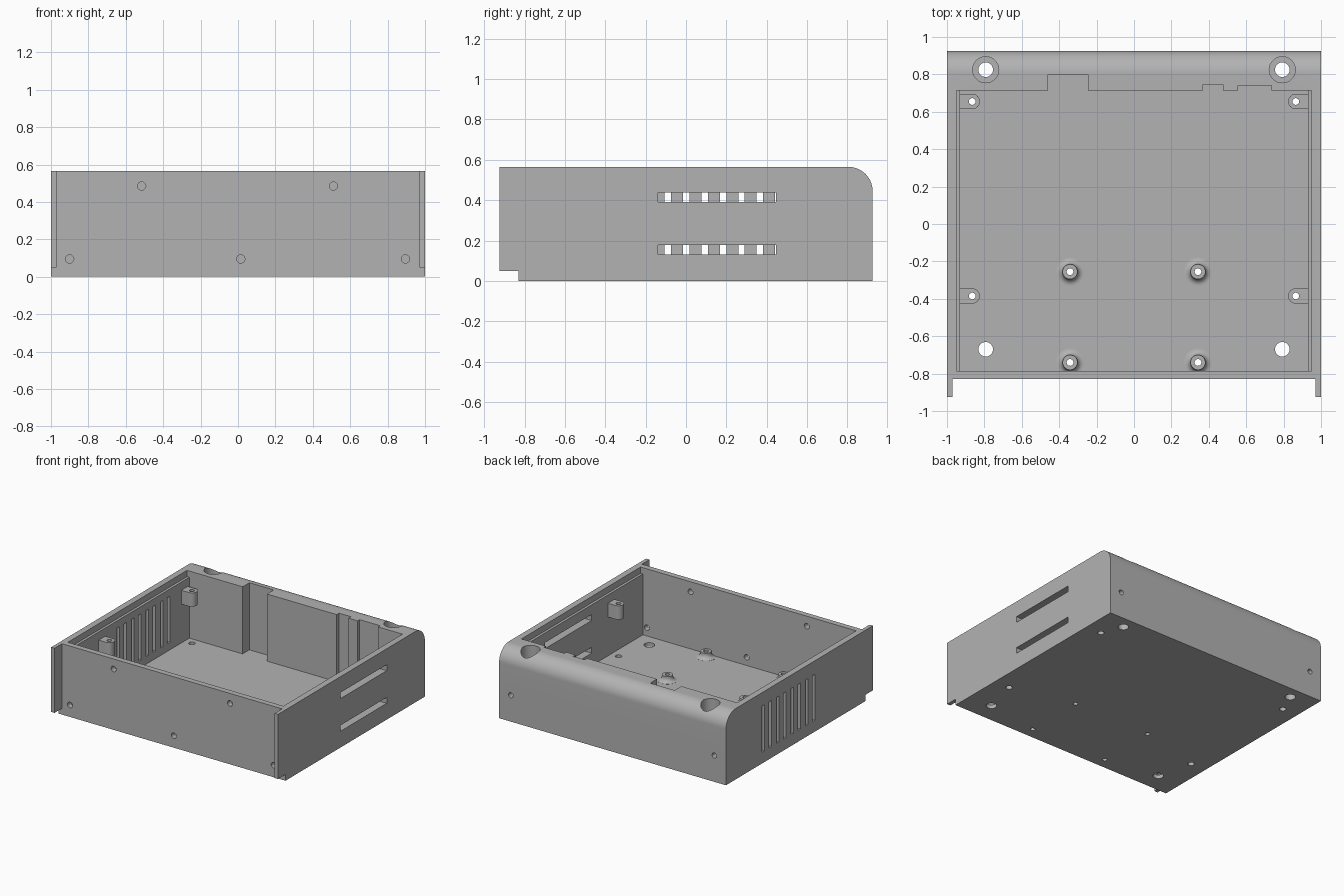
import bpy, bmesh, math
from mathutils import Matrix, Vector

if "Cube" in bpy.data.objects:
    bpy.data.objects.remove(bpy.data.objects["Cube"])

grey = bpy.data.materials.new("case grey")
grey.diffuse_color = (0.45, 0.45, 0.45, 1)
grey.use_nodes = True
grey.node_tree.nodes["Principled BSDF"].inputs["Base Color"].default_value = grey.diffuse_color


def finish(name, bm):
    bmesh.ops.recalc_face_normals(bm, faces=bm.faces)
    me = bpy.data.meshes.new(name)
    bm.to_mesh(me)
    bm.free()
    me.materials.append(grey)
    ob = bpy.data.objects.new(name, me)
    bpy.context.collection.objects.link(ob)
    return ob


def prism(name, pts, direction):
    """Extrude a closed 3D outline along a direction."""
    bm = bmesh.new()
    f = bm.faces.new([bm.verts.new(p) for p in pts])
    r = bmesh.ops.extrude_face_region(bm, geom=[f])
    bmesh.ops.translate(bm, vec=Vector(direction),
                        verts=[v for v in r["geom"] if isinstance(v, bmesh.types.BMVert)])
    return finish(name, bm)


def box(name, x0, x1, y0, y1, z0, z1):
    return prism(name, [(x0, y0, z0), (x1, y0, z0), (x1, y1, z0), (x0, y1, z0)], (0, 0, z1 - z0))


def rod(name, x, y, z, r, length, axis="Z"):
    bm = bmesh.new()
    rot = Matrix.Rotation(math.pi / 2, 4, "X") if axis == "Y" else Matrix()
    bmesh.ops.create_cone(bm, cap_ends=True, segments=32, radius1=r, radius2=r, depth=length,
                          matrix=Matrix.Translation((x, y, z)) @ rot)
    return finish(name, bm)


def cut(ob, cutter):
    cutter.hide_render = True
    mod = ob.modifiers.new("cut", "BOOLEAN")
    mod.operation, mod.solver, mod.object = "DIFFERENCE", "EXACT", cutter
    bpy.context.view_layer.objects.active = ob
    bpy.ops.object.modifier_apply(modifier=mod.name)
    bpy.data.objects.remove(cutter)


def smooth(ob):
    bpy.ops.object.select_all(action="DESELECT")
    ob.select_set(True)
    bpy.context.view_layer.objects.active = ob
    bpy.ops.object.shade_smooth_by_angle(angle=math.radians(30))


H, FLOOR = 0.565, 0.03

# Case: side profile with a rounded rear top edge, extruded across the width
R = 0.12
side = [(-0.925, 0.05), (-0.83, 0.05), (-0.83, 0), (0.925, 0)]
side += [(0.925 - R + R * math.cos(a), H - R + R * math.sin(a))
         for a in (math.pi / 2 * i / 14 for i in range(15))]
side.append((-0.925, H))
case = prism("case", [(-1, y, z) for y, z in side], (2, 0, 0))

# Front recess between the side wings, then the cavity and its side ledges
cut(case, box("c", -0.97, 0.97, -1.2, -0.83, -0.1, 1))
cut(case, box("c", -0.93, 0.93, -0.785, 0.715, FLOOR, 1))
for s in (-1, 1):
    xs = sorted((s * 0.9, s * 0.95))
    cut(case, box("c", *xs, -0.785, 0.715, H - 0.05, 1))

# Pockets in the thick rear wall
for x0, x1, y1 in ((-0.46, -0.245, 0.80), (0.37, 0.475, 0.745), (0.555, 0.735, 0.74)):
    cut(case, box("c", x0, x1, 0.6, y1, FLOOR, 1))

# Vents: long slots on the right wall, upright slots on the left wall
for z0, z1 in ((0.13, 0.177), (0.39, 0.438)):
    cut(case, box("c", 0.85, 1.1, -0.14, 0.445, z0, z1))
for i in range(8):
    y = -0.181 + i * 0.0912
    cut(case, box("c", -1.1, -0.85, y - 0.016, y + 0.016, 0.09, 0.457))

# Screw holes in the front and rear walls
for x, z in ((-0.515, 0.485), (0.51, 0.485), (-0.9, 0.095), (0.015, 0.095), (0.895, 0.095)):
    cut(case, rod("c", x, -0.81, z, 0.022, 0.15, "Y"))
for s in (-1, 1):
    cut(case, rod("c", s * 0.897, 0.91, 0.21, 0.02, 0.2, "Y"))

# Vertical screw holes, counterbored at the rear
tab_spots = [(s * 0.865, y) for s in (-1, 1) for y in (0.655, -0.385)]
post_spots = [(s * 0.342, y) for s in (-1, 1) for y in (-0.255, -0.74)]
for s in (-1, 1):
    cut(case, rod("c", s * 0.793, 0.825, 0.3, 0.039, 1))
    cut(case, rod("c", s * 0.793, 0.825, 0.8, 0.07, 0.8))
    cut(case, rod("c", s * 0.793, -0.67, 0, 0.039, 0.3))
for x, y in tab_spots:
    cut(case, rod("c", x, y, 0, 0.024, 0.2))
for x, y in post_spots:
    cut(case, rod("c", x, y, 0, 0.018, 0.2))
smooth(case)

# Round-ended mounting tabs on the side walls
for x, y in tab_spots:
    s = math.copysign(1, x)
    arc = [(x - s * 0.041 * math.cos(a), y + 0.041 * math.sin(a), 0.34)
           for a in (-math.pi / 2 + math.pi * i / 16 for i in range(17))]
    tab = prism("mounting_tab", arc + [(s * 0.94, y + 0.041, 0.34), (s * 0.94, y - 0.041, 0.34)],
                (0, 0, 0.11))
    cut(tab, rod("c", x, y, 0.4, 0.018, 0.4))
    smooth(tab)

# Floor posts: lathed rings with a flared foot
ring = [(0.018, FLOOR - 0.01), (0.075, FLOOR - 0.01), (0.075, FLOOR + 0.0005)]
ring += [(0.075 - 0.035 * math.sin(a), FLOOR + 0.035 * (1 - math.cos(a)))
         for a in (math.pi / 2 * i / 6 for i in range(1, 7))]
ring += [(0.04, FLOOR + 0.045), (0.018, FLOOR + 0.045)]
N = 32
for x, y in post_spots:
    bm = bmesh.new()
    rows = [[bm.verts.new((x + r * math.cos(2 * math.pi * k / N),
                           y + r * math.sin(2 * math.pi * k / N), z)) for k in range(N)]
            for r, z in ring]
    for i, a in enumerate(rows):
        b = rows[(i + 1) % len(rows)]
        for k in range(N):
            j = (k + 1) % N
            bm.faces.new((a[k], a[j], b[j], b[k]))
    smooth(finish("floor_post", bm))
